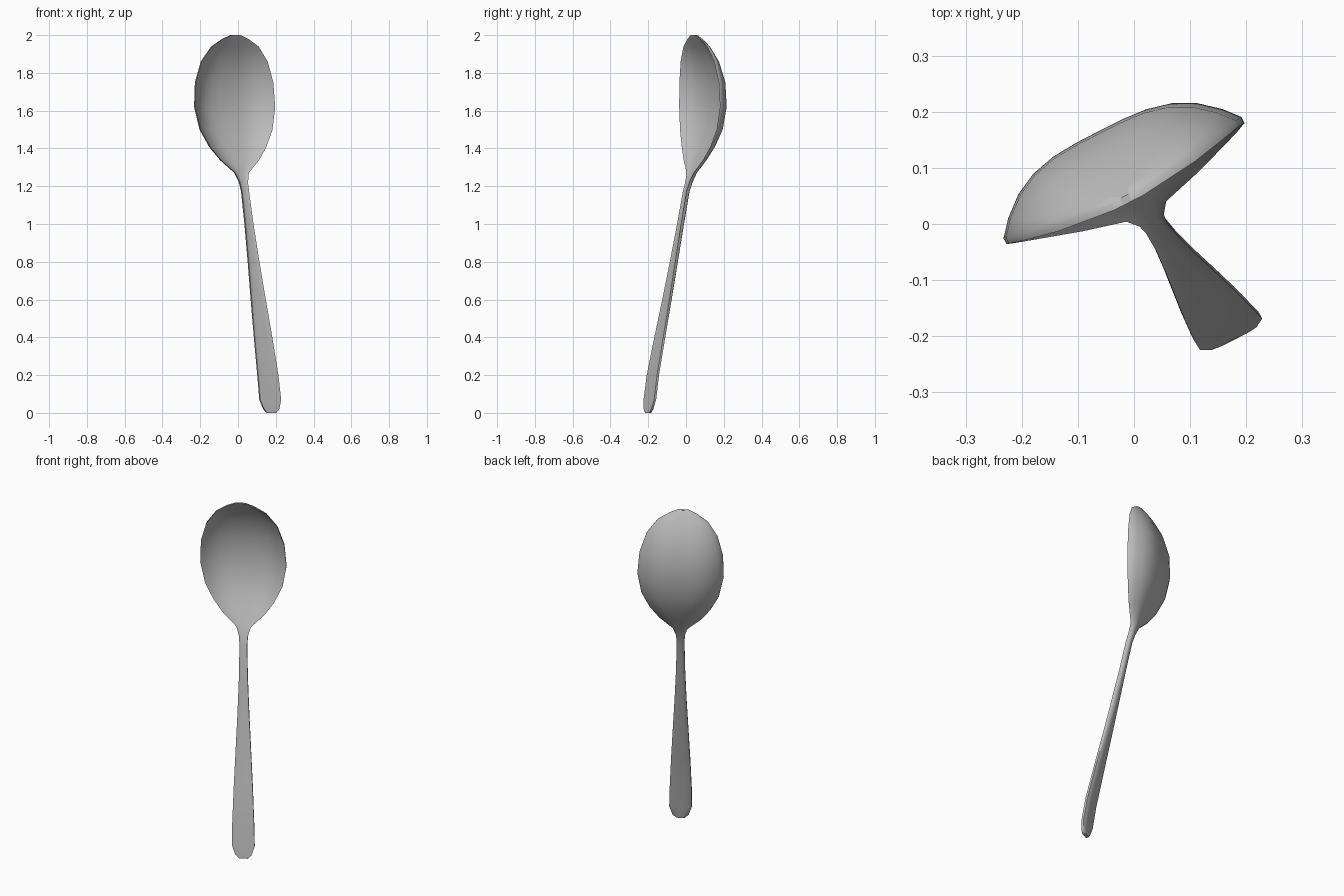
import bpy
import bmesh
import math
from mathutils import Vector

cube = bpy.data.objects.get("Cube")
if cube:
    bpy.data.objects.remove(cube, do_unlink=True)

# Brushed grey metal
steel = bpy.data.materials.new("grey_metal")
steel.use_nodes = True
GREY = (0.5, 0.5, 0.5, 1)
steel.diffuse_color = GREY
steel.node_tree.nodes["Principled BSDF"].inputs["Base Color"].default_value = GREY

# Stations from handle end to bowl tip: height, half width, front depth, back depth
STATIONS = [
    (0.00, 0.025, -0.265, -0.247), (0.02, 0.045, -0.263, -0.243),
    (0.07, 0.062, -0.254, -0.233), (0.20, 0.060, -0.234, -0.213),
    (0.40, 0.052, -0.190, -0.168), (0.60, 0.042, -0.145, -0.122),
    (0.80, 0.032, -0.102, -0.078), (1.00, 0.024, -0.060, -0.036),
    (1.17, 0.021, -0.025, 0.000), (1.22, 0.024, -0.009, 0.018),
    (1.27, 0.040, 0.010, 0.040), (1.34, 0.115, 0.030, 0.080),
    (1.41, 0.168, 0.047, 0.118), (1.50, 0.214, 0.062, 0.155),
    (1.62, 0.238, 0.071, 0.176), (1.75, 0.230, 0.070, 0.172),
    (1.86, 0.196, 0.062, 0.140), (1.94, 0.138, 0.050, 0.098),
    (1.98, 0.075, 0.043, 0.068), (2.00, 0.028, 0.038, 0.052),
]
HALF = [0.2, 0.39, 0.58, 0.75, 0.9, 1.0]
COLUMNS = [-t for t in reversed(HALF)] + [0] + HALF
THICK, EDGE, POWER = 0.02, 0.012, 3.4

# The spoon is turned about the vertical and leans a little sideways
TURN = math.radians(27)
ACROSS = Vector((math.cos(TURN), math.sin(TURN), 0))
BACK = Vector((-math.sin(TURN), math.cos(TURN), 0))


def place(z, side, depth):
    lean = 0.067 - 0.0295 * z
    return ACROSS * (side + lean) + BACK * depth + Vector((0, 0, z))


# Front and back skins, joined by the rim
bm = bmesh.new()
front, back = [], []
for z, width, rim, deep in STATIONS:
    thick = min(THICK, deep - rim)
    f_row, b_row = [], []
    for t in COLUMNS:
        bulge = 1 - abs(t) ** POWER
        f_depth = rim + (deep - thick - rim) * bulge
        b_depth = rim + EDGE + (deep - rim - EDGE) * bulge
        f_row.append(bm.verts.new(place(z, t * width, f_depth)))
        b_row.append(bm.verts.new(place(z, t * width, b_depth)))
    front.append(f_row)
    back.append(b_row)

last = len(COLUMNS) - 1
for i in range(len(STATIONS) - 1):
    for j in range(last):
        for g in (front, back):
            bm.faces.new((g[i][j], g[i][j + 1], g[i + 1][j + 1], g[i + 1][j]))
    for j in (0, last):
        bm.faces.new((front[i][j], front[i + 1][j], back[i + 1][j], back[i][j]))
for i in (0, -1):
    for j in range(last):
        bm.faces.new((front[i][j], front[i][j + 1], back[i][j + 1], back[i][j]))
bmesh.ops.recalc_face_normals(bm, faces=bm.faces)

mesh = bpy.data.meshes.new("spoon")
bm.to_mesh(mesh)
bm.free()
mesh.materials.append(steel)
spoon = bpy.data.objects.new("spoon", mesh)
bpy.context.collection.objects.link(spoon)

# Smooth skins with a crisp rim
bpy.ops.object.select_all(action="DESELECT")
spoon.select_set(True)
bpy.context.view_layer.objects.active = spoon
bpy.ops.object.shade_smooth_by_angle(angle=math.radians(50))
